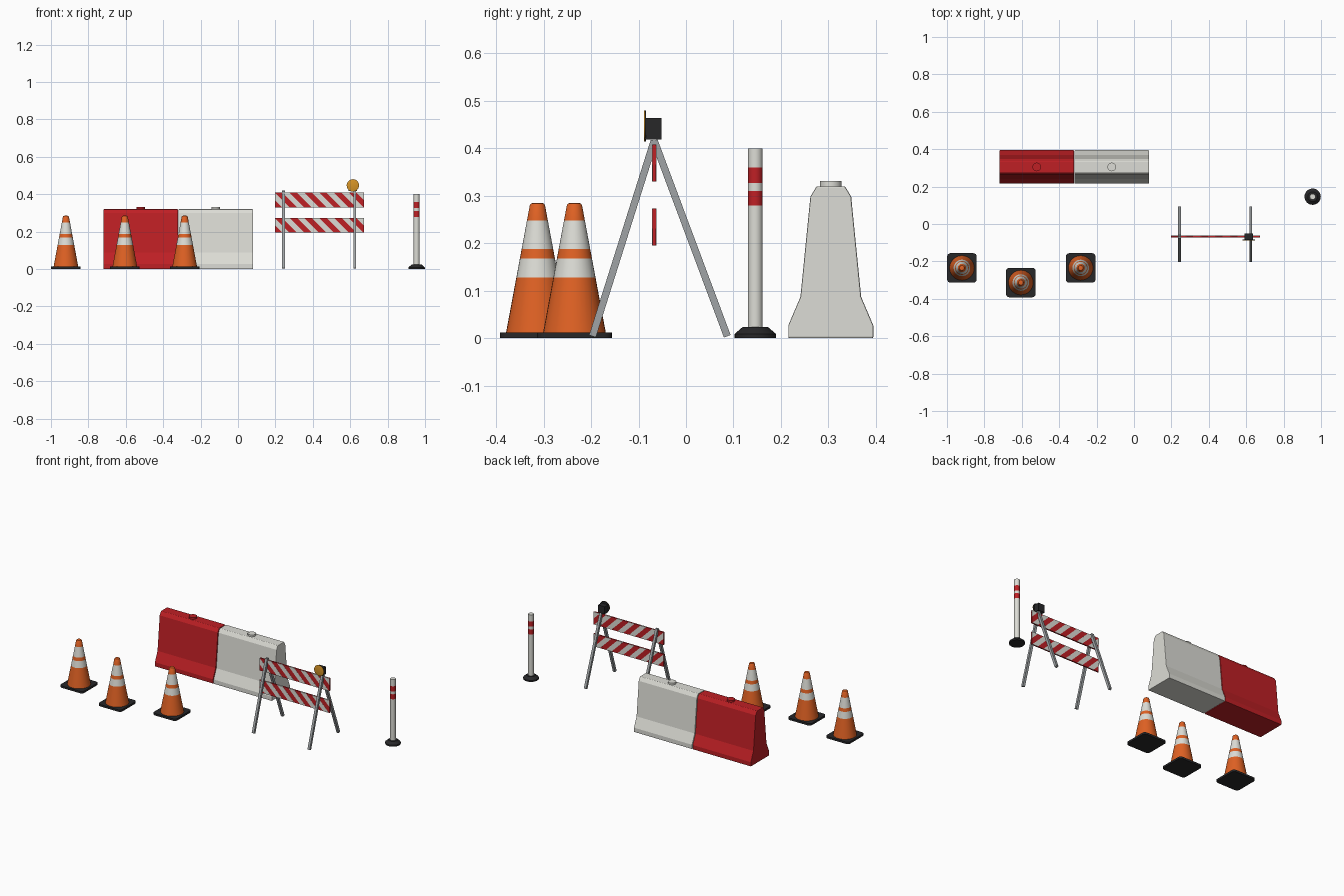
import bpy
import bmesh
from math import cos, sin, tau, radians, atan2, hypot
from mathutils import Matrix, Vector

cube = bpy.data.objects.get("Cube")
if cube:
    bpy.data.objects.remove(cube, do_unlink=True)


def material(name, r, g, b):
    m = bpy.data.materials.new(name)
    m.use_nodes = True
    m.diffuse_color = (r, g, b, 1)
    bsdf = next(n for n in m.node_tree.nodes if n.type == 'BSDF_PRINCIPLED')
    bsdf.inputs["Base Color"].default_value = (r, g, b, 1)
    return m


ORANGE = material("cone orange", 0.74, 0.12, 0.017)
WHITE = material("off white", 0.72, 0.72, 0.67)
RED = material("safety red", 0.52, 0.014, 0.018)
BLACK = material("black rubber", 0.02, 0.02, 0.022)
STEEL = material("grey steel", 0.35, 0.37, 0.38)
AMBER = material("amber lens", 0.68, 0.3, 0.02)


def finish(name, bm, mats, smooth=False):
    bmesh.ops.recalc_face_normals(bm, faces=bm.faces)
    mesh = bpy.data.meshes.new(name)
    bm.to_mesh(mesh)
    bm.free()
    for m in mats:
        mesh.materials.append(m)
    obj = bpy.data.objects.new(name, mesh)
    bpy.context.collection.objects.link(obj)
    if smooth:
        bpy.ops.object.select_all(action='DESELECT')
        obj.select_set(True)
        bpy.context.view_layer.objects.active = obj
        bpy.ops.object.shade_smooth_by_angle(angle=radians(30))
    return obj


def lathe(name, profile, mats, bands, matrix, sides=32):
    """Revolve (radius, height) points; bands gives each segment's material slot."""
    bm = bmesh.new()
    rings = [[bm.verts.new((r * cos(tau * i / sides), r * sin(tau * i / sides), z))
              for i in range(sides)] for r, z in profile]
    for a, b, slot in zip(rings, rings[1:], bands):
        for i in range(sides):
            j = (i + 1) % sides
            bm.faces.new((a[i], a[j], b[j], b[i])).material_index = slot
    bm.faces.new(rings[0]).material_index = bands[0]
    bm.faces.new(rings[-1]).material_index = bands[-1]
    bm.transform(matrix)
    return finish(name, bm, mats, True)


def box(name, size, matrix, mat):
    bm = bmesh.new()
    bmesh.ops.create_cube(bm, size=1)
    bm.transform(matrix @ Matrix.Diagonal((*size, 1)))
    return finish(name, bm, [mat])


def prism(name, outline, axis, start, end, mat):
    """Extrude an outline along x (outline is y, z) or y (outline is x, z)."""
    bm = bmesh.new()
    place = (lambda p: (start, *p)) if axis == 'x' else (lambda p: (p[0], start, p[1]))
    face = bm.faces.new([bm.verts.new(place(p)) for p in outline])
    out = bmesh.ops.extrude_face_region(bm, geom=[face])
    shift = Vector((end - start, 0, 0) if axis == 'x' else (0, end - start, 0))
    bmesh.ops.translate(bm, vec=shift, verts=[v for v in out["geom"]
                                             if isinstance(v, bmesh.types.BMVert)])
    return finish(name, bm, [mat])


def bevel(obj, width, segments):
    mod = obj.modifiers.new("soft edges", 'BEVEL')
    mod.width, mod.segments = width, segments


# Traffic cones: rounded square foot and banded body
def cone_radius(z):
    return 0.066 + (0.016 - 0.066) * (z - 0.012) / 0.268


def traffic_cone(x, y, tag):
    corners, r, h = [], 0.018, 0.079
    bm = bmesh.new()
    for i in range(20):
        quarter, step = divmod(i, 5)
        a = tau / 4 * (quarter + step / 4)
        mid = tau / 4 * (quarter + 0.5)
        cx = (h - r) * (1 if cos(mid) > 0 else -1)
        cy = (h - r) * (1 if sin(mid) > 0 else -1)
        corners.append(bm.verts.new((x + cx + r * cos(a), y + cy + r * sin(a), 0)))
    face = bm.faces.new(corners)
    out = bmesh.ops.extrude_face_region(bm, geom=[face])
    bmesh.ops.translate(bm, vec=(0, 0, 0.012), verts=[v for v in out["geom"]
                                                     if isinstance(v, bmesh.types.BMVert)])
    finish("cone_foot_" + tag, bm, [BLACK], True)
    heights = (0.012, 0.128, 0.168, 0.188, 0.248, 0.28)
    profile = [(cone_radius(z), z) for z in heights] + [(0.013, 0.284), (0.006, 0.285)]
    lathe("cone_body_" + tag, profile, [ORANGE, WHITE], [0, 1, 0, 1, 0, 0, 0],
          Matrix.Translation((x, y, 0)))


for cone_x, cone_y, cone_tag in ((-0.92, -0.235, "right"), (-0.605, -0.313, "middle"),
                                 (-0.285, -0.235, "left")):
    traffic_cone(cone_x, cone_y, cone_tag)

# Water-filled road barriers with filler caps
BARRIER_Y = 0.305
half = [(0.0895, 0), (0.0895, 0.027), (0.064, 0.087), (0.043, 0.298), (0.03, 0.32)]
outline = ([(BARRIER_Y + w, z) for w, z in half]
           + [(BARRIER_Y - w, z) for w, z in reversed(half)])
for tag, mid_x, mat in (("red", -0.52, RED), ("white", -0.119, WHITE)):
    bevel(prism("barrier_" + tag, outline, 'x', mid_x - 0.199, mid_x + 0.199, mat), 0.003, 2)
    lathe("filler_cap_" + tag, [(0.023, 0.317), (0.023, 0.331)], [mat], [0],
          Matrix.Translation((mid_x, BARRIER_Y, 0)))

# Barricade boards with slanted white stripes cut to the board
FRAME_Y = -0.067
LEFT, RIGHT, BOARD_H = 0.198, 0.674, 0.078
PITCH, STRIPE = 0.079, 0.039


def clip_to_board(points):
    """Keep the part of a polygon between the two board ends."""
    for limit, sign in ((LEFT, 1), (RIGHT, -1)):
        kept = []
        for p, q in zip(points, points[1:] + points[:1]):
            dp, dq = sign * (p[0] - limit), sign * (q[0] - limit)
            if dp >= 0:
                kept.append(p)
            if dp * dq < 0:
                t = dp / (dp - dq)
                kept.append((p[0] + t * (q[0] - p[0]), p[1] + t * (q[1] - p[1])))
        points = kept
    return points


for tag, bottom in (("lower", 0.195), ("upper", 0.33)):
    top = bottom + BOARD_H
    box("board_" + tag, (RIGHT - LEFT, 0.008, BOARD_H),
        Matrix.Translation(((LEFT + RIGHT) / 2, FRAME_Y, (top + bottom) / 2)), RED)
    for n in range(7):
        x = LEFT - 0.04 + n * PITCH
        shape = clip_to_board([(x, top), (x + STRIPE, top),
                               (x + STRIPE + BOARD_H, bottom), (x + BOARD_H, bottom)])
        if len(shape) > 2:
            prism(f"stripe_{tag}_{n + 1}", shape, 'y', FRAME_Y - 0.0046, FRAME_Y + 0.0046, WHITE)

# Barricade A-frame legs
for side, leg_x in (("right", 0.244), ("left", 0.624)):
    for end, foot_y in (("front", -0.197), ("back", 0.087)):
        foot, apex = Vector((leg_x, foot_y, 0.004)), Vector((leg_x, FRAME_Y, 0.416))
        d = apex - foot
        turn = Matrix.Rotation(-atan2(d.y, d.z), 4, 'X')
        box(f"leg_{side}_{end}", (0.015, 0.015, hypot(d.y, d.z)),
            Matrix.Translation((foot + apex) / 2) @ turn, STEEL)

# Warning lamp
LAMP_X = 0.614
box("lamp_housing", (0.044, 0.034, 0.046), Matrix.Translation((LAMP_X, -0.069, 0.441)), BLACK)
facing = Matrix.Translation((LAMP_X, -0.084, 0.447)) @ Matrix.Rotation(radians(90), 4, 'X')
lathe("lamp_rim", [(0.033, 0), (0.033, 0.002)], [BLACK], [0], facing)
lathe("lamp_lens", [(0.033, 0.002), (0.033, 0.004), (0.03, 0.005)], [AMBER], [0, 0], facing)

# Flexible bollard with banded post and rubber foot
spot = Matrix.Translation((0.955, 0.146, 0))
lathe("bollard_foot", [(0.0435, 0), (0.0435, 0.009), (0.026, 0.024)], [BLACK], [0, 0], spot)
lathe("bollard_post", [(0.0155, z) for z in (0.02, 0.279, 0.31, 0.327, 0.359, 0.4)],
      [WHITE, RED], [0, 1, 0, 1, 0], spot)
